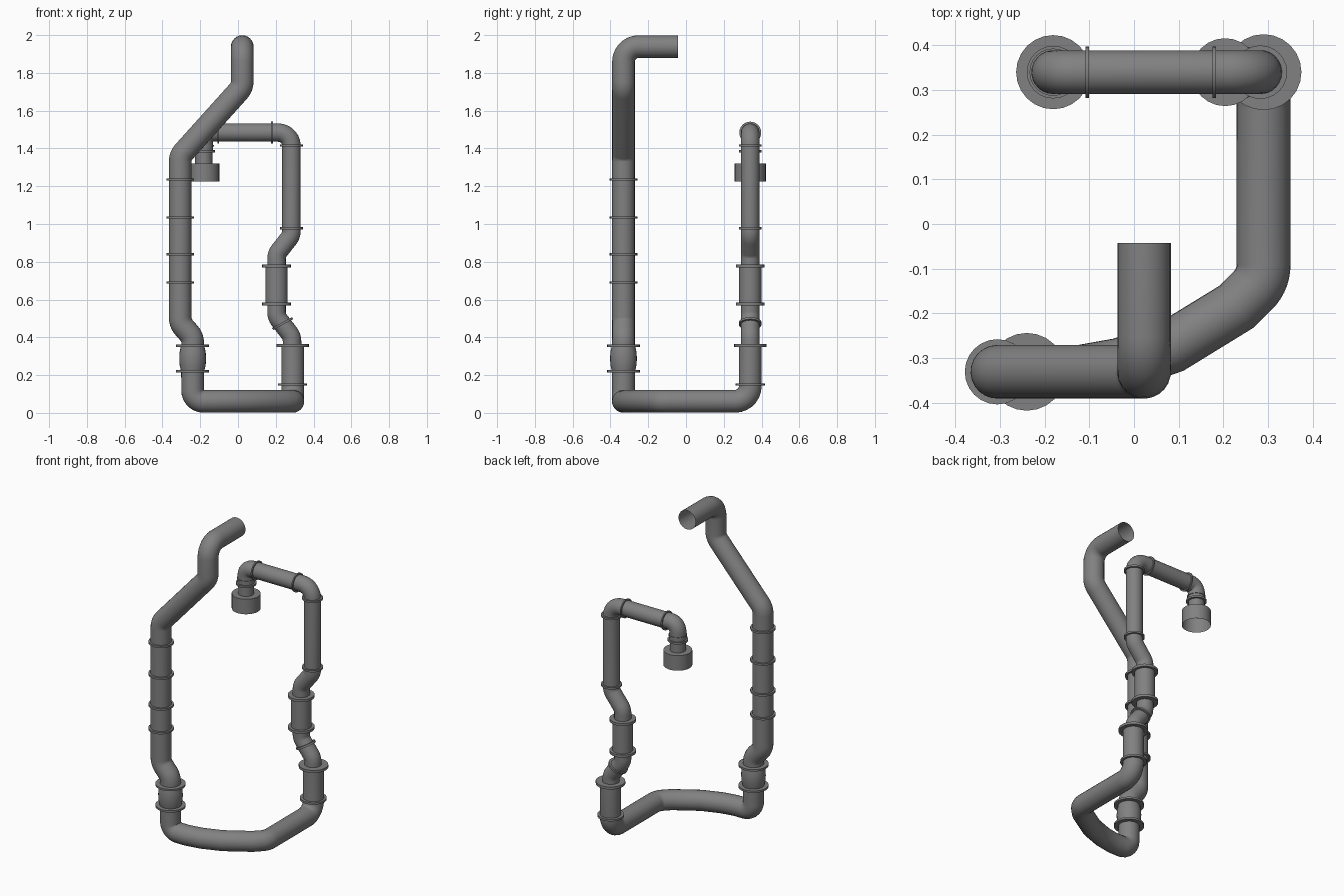
import bpy, bmesh
from math import cos, sin, pi, tan
from mathutils import Vector

cube = bpy.data.objects.get("Cube")
if cube:
    bpy.data.objects.remove(cube, do_unlink=True)

grey = bpy.data.materials.new("pipe grey")
grey.use_nodes = True
colour = (0.22, 0.22, 0.22, 1)
grey.diffuse_color = colour
grey.node_tree.nodes["Principled BSDF"].inputs["Base Color"].default_value = colour

SIDES = 24
FRONT_Y, BACK_Y = -0.331, 0.34


def finish(name, bm):
    bmesh.ops.recalc_face_normals(bm, faces=bm.faces)
    mesh = bpy.data.meshes.new(name)
    bm.to_mesh(mesh)
    bm.free()
    obj = bpy.data.objects.new(name, mesh)
    bpy.context.collection.objects.link(obj)
    mesh.materials.append(grey)
    bpy.ops.object.select_all(action="DESELECT")
    obj.select_set(True)
    bpy.context.view_layer.objects.active = obj
    bpy.ops.object.shade_smooth_by_angle(angle=pi / 5)
    return obj


def rounded(points, bend, steps=7):
    """Replace every inner corner of a path with an arc."""
    path = [points[0]]
    for a, p, b in zip(points, points[1:], points[2:]):
        u, v = (a - p).normalized(), (b - p).normalized()
        turn = pi - u.angle(v)
        if turn < 0.5:
            path.append(p)
            continue
        cut = min(bend * tan(turn / 2), (a - p).length * 0.48, (b - p).length * 0.48)
        radius = cut / tan(turn / 2)
        centre = p + (u + v).normalized() * radius / cos(turn / 2)
        start, end = p + u * cut - centre, p + v * cut - centre
        for i in range(steps + 1):
            t = i / steps
            path.append(centre + (start * sin((1 - t) * turn) + end * sin(t * turn)) / sin(turn))
    return path + [points[-1]]


def skin(bm, rings, closed_ends):
    for r0, r1 in zip(rings, rings[1:]):
        for i in range(SIDES):
            j = (i + 1) % SIDES
            bm.faces.new((r0[i], r0[j], r1[j], r1[i]))
    for end in closed_ends:
        bm.faces.new(rings[end])


def tube(name, points, radius, bend=0.08):
    """Open-ended pipe swept along a rounded path."""
    path = rounded([Vector(p) for p in points], bend)
    bm, rings, side = bmesh.new(), [], None
    for i, p in enumerate(path):
        before = (p - path[max(i - 1, 0)]).normalized()
        after = (path[min(i + 1, len(path) - 1)] - p).normalized()
        axis = (before + after).normalized()
        if side is None:
            side = axis.orthogonal()
        side = (side - axis * side.dot(axis)).normalized()
        other = axis.cross(side)
        rings.append([bm.verts.new(p + radius * (side * cos(a) + other * sin(a)))
                      for a in (2 * pi * k / SIDES for k in range(SIDES))])
    skin(bm, rings, ())
    return finish(name, bm)


def lathe(name, centre, profile, axis=(0, 0, 1), closed_ends=(0, -1)):
    """Turned part from (radius, height) pairs around an axis."""
    bm = bmesh.new()
    turn = Vector((0, 0, 1)).rotation_difference(Vector(axis))
    rings = [[bm.verts.new(Vector(centre) + turn @ Vector(
        (r * cos(2 * pi * k / SIDES), r * sin(2 * pi * k / SIDES), h)))
        for k in range(SIDES)] for r, h in profile]
    skin(bm, rings, closed_ends)
    return finish(name, bm)


def collar(name, centre, radius, axis=(0, 0, 1), half=0.006):
    return lathe(name, centre, [(radius, -half), (radius, half)], axis)


# Front riser with its offset top outlet
tube("front_riser", [(0.0225, -0.043, 1.939), (0.0225, FRONT_Y, 1.939),
                     (0.0225, FRONT_Y, 1.725), (-0.306, FRONT_Y, 1.36),
                     (-0.306, FRONT_Y, 0.475), (-0.24, FRONT_Y, 0.4),
                     (-0.24, FRONT_Y, 0.3)], 0.06)

# Floor pipe, sweeping round to the back riser
tube("floor_pipe", [(-0.24, FRONT_Y, 0.3), (-0.24, FRONT_Y, 0.0615),
                    (-0.12, FRONT_Y, 0.0615), (-0.03, -0.315, 0.0615),
                    (0.085, -0.274, 0.0615), (0.23, -0.185, 0.0615),
                    (0.29, -0.125, 0.0615), (0.29, BACK_Y, 0.0615),
                    (0.29, BACK_Y, 0.35)], 0.0605)

# Barrel joint and riser collars
lathe("barrel_joint", (-0.24, FRONT_Y, 0.288),
      [(0.062, -0.065), (0.069, -0.035), (0.071, 0), (0.069, 0.035), (0.062, 0.065)])
for z in (0.22, 0.355):
    collar("barrel_collar", (-0.24, FRONT_Y, z), 0.087)
for z in (0.69, 0.84, 1.035, 1.235):
    collar("riser_collar", (-0.306, FRONT_Y, z), 0.073)

# Thin back riser, jogging in and out, then crossing over
tube("back_riser", [(0.287, BACK_Y, 0.35), (0.285, BACK_Y, 0.405),
                    (0.204, BACK_Y, 0.51), (0.204, BACK_Y, 0.84),
                    (0.283, BACK_Y, 0.94), (0.283, BACK_Y, 1.484),
                    (-0.181, BACK_Y, 1.484), (-0.181, BACK_Y, 1.385)], 0.049, 0.07)
tube("middle_sleeve", [(0.204, BACK_Y, 0.577), (0.204, BACK_Y, 0.777)], 0.059)

# Back riser collars
collar("lower_collar", (0.288, BACK_Y, 0.15), 0.077)
collar("wide_collar", (0.29, BACK_Y, 0.357), 0.085, half=0.008)
collar("tilted_collar", (0.236, BACK_Y, 0.473), 0.06, (-0.48, 0, 0.88))
for z in (0.577, 0.777):
    collar("sleeve_collar", (0.204, BACK_Y, z), 0.076, half=0.008)
for z in (0.977, 1.415):
    collar("upper_collar", (0.283, BACK_Y, z), 0.06)
for x in (0.18, -0.105):
    collar("cross_collar", (x, BACK_Y, 1.484), 0.058, (1, 0, 0), 0.004)

# Down-turned nozzle with an open cup
collar("nozzle_collar", (-0.181, BACK_Y, 1.415), 0.053, half=0.004)
collar("neck_collar", (-0.181, BACK_Y, 1.385), 0.059)
tube("nozzle_neck", [(-0.181, BACK_Y, 1.385), (-0.181, BACK_Y, 1.32)], 0.046)
lathe("nozzle_cup", (-0.181, BACK_Y, 1.225), [(0.083, 0), (0.083, 0.095)], closed_ends=(-1,))
